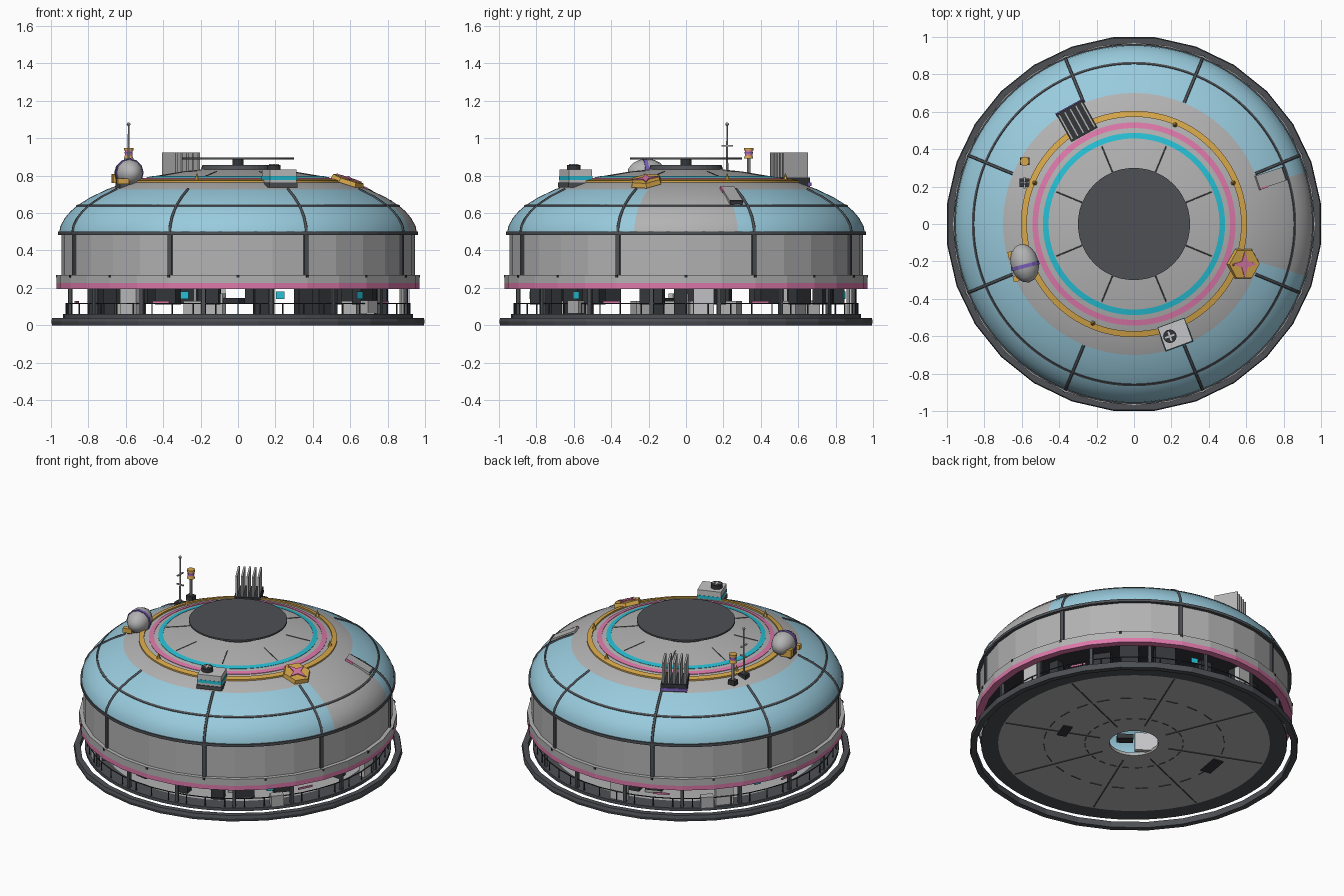
import bpy, bmesh, random
from math import pi, sin, cos, radians, atan2
from mathutils import Matrix, Vector

random.seed(4)
old = bpy.data.objects.get("Cube")
if old:
    bpy.data.objects.remove(old, do_unlink=True)


def material(name, r, g, b):
    m = bpy.data.materials.new(name)
    m.use_nodes = True
    m.diffuse_color = (r, g, b, 1)
    m.node_tree.nodes["Principled BSDF"].inputs["Base Color"].default_value = (r, g, b, 1)
    return m


BLUE = material("sky blue", .32, .60, .73)
GREY = material("hull grey", .45, .45, .45)
LIGHT = material("light grey", .56, .56, .57)
SLATE = material("slate", .075, .08, .09)
DARK = material("charcoal", .035, .037, .042)
PINK = material("pink", .72, .19, .40)
CYAN = material("cyan", .02, .52, .66)
GOLD = material("gold", .68, .39, .07)
PURPLE = material("purple", .20, .12, .50)


def finish(name, bm, mats, smooth=False):
    me = bpy.data.meshes.new(name)
    bm.to_mesh(me)
    bm.free()
    for m in mats:
        me.materials.append(m)
    for p in me.polygons:
        p.use_smooth = smooth
    ob = bpy.data.objects.new(name, me)
    bpy.context.collection.objects.link(ob)
    return ob


def lathe(name, profile, mats, segs=64, closed=True, smooth=False, rule=None, shift=0):
    """Revolve (radius, height) points; rule(edge, angle) picks the material."""
    bm = bmesh.new()
    rings = []
    for i in range(segs):
        a = 2 * pi * (i + shift) / segs
        rings.append([bm.verts.new((r * cos(a), r * sin(a), z)) for r, z in profile])
    n = len(profile)
    for i in range(segs):
        a, b = rings[i], rings[(i + 1) % segs]
        mid = 2 * pi * (i + .5) / segs
        for j in range(n if closed else n - 1):
            k = (j + 1) % n
            f = bm.faces.new((a[j], b[j], b[k], a[k]))
            if rule:
                f.material_index = rule(j, mid)
    if closed:
        bmesh.ops.recalc_face_normals(bm, faces=bm.faces)
    return finish(name, bm, mats, smooth)


def box(M, sx, sy, sz):
    return lambda bm: bmesh.ops.create_cube(bm, size=1, matrix=M @ Matrix.Diagonal((sx, sy, sz, 1)))


def cyl(M, r1, r2, h, segs=12):
    return lambda bm: bmesh.ops.create_cone(bm, cap_ends=True, segments=segs, radius1=r1,
                                            radius2=r2, depth=h, matrix=M)


def ball(M, r, u=16, v=10):
    return lambda bm: bmesh.ops.create_uvsphere(bm, u_segments=u, v_segments=v, radius=r, matrix=M)


def make(name, mat, *shapes, smooth=False):
    bm = bmesh.new()
    for s in shapes:
        s(bm)
    return finish(name, bm, [mat], smooth)


def at(x, y, z, deg=0):
    return Matrix.Translation((x, y, z)) @ Matrix.Rotation(radians(deg), 4, 'Z')


def polar(r, deg, z):
    return Matrix.Rotation(radians(deg), 4, 'Z') @ Matrix.Translation((r, 0, z))


# Dome shell with a grey crown and one grey bay on the +x side
dome = [(.957, .49), (.95, .53), (.925, .575), (.895, .61), (.86, .64), (.79, .684),
        (.70, .727), (.60, .765), (.45, .797), (.30, .822), (.18, .835)]


def dome_z(r):
    for (r1, z1), (r0, z0) in zip(dome, dome[1:]):
        if r0 <= r <= r1:
            return z0 + (z1 - z0) * (r - r0) / (r1 - r0)
    return dome[-1][1]


def on_dome(r, deg, lift=0):
    slope = atan2(dome_z(r - .04) - dome_z(r + .04), .08)
    return polar(r, deg, dome_z(r)) @ Matrix.Rotation(slope, 4, 'Y') @ Matrix.Translation((0, 0, lift))


lathe("dome", dome, [BLUE, GREY], 128, False, True,
      lambda j, a: int(j >= 6 or cos(a) > cos(radians(16.9))))

# Hull wall, skirt, trims and foundation ring
lathe("hull_wall", [(.945, .26), (.945, .49), (.925, .49), (.925, .26)], [GREY], 32)
lathe("skirt", [(.97, .225), (.97, .27), (.925, .27), (.925, .225)], [GREY], 32)
lathe("pink_band", [(.97, .195), (.97, .225), (.925, .225), (.925, .195)], [PINK], 32)
lathe("eave_ring", [(.963, .484), (.963, .502), (.945, .502), (.94, .484)], [SLATE], 64)
lathe("foundation_ring", [(1.0, 0), (1.005, .02), (1.0, .04), (.965, .04), (.965, 0)],
      [SLATE], 28, shift=.5)
lathe("floor", [(.15, .04), (.83, .04), (.935, .04), (.935, .06), (.83, .06), (.15, .06)],
      [GREY, SLATE], 64, rule=lambda j, a: int(j in (1, 2, 3)))
lathe("ceiling", [(.55, .245), (.925, .245), (.925, .255), (.55, .255)], [DARK], 64)

# Bands around the crown
for name, r0, r1, t, m in (("cyan_band", .457, .487, .002, CYAN), ("pink_ring", .513, .543, .003, PINK),
                           ("gold_ring", .573, .605, .01, GOLD)):
    lathe(name, [(r0, dome_z(r0) - .003), (r1, dome_z(r1) - .003),
                 (r1, dome_z(r1) + t), (r0, dome_z(r0) + t)], [m], 96)
lathe("dome_hoop", [(.866, .634), (.867, .638), (.857, .646), (.854, .643)], [SLATE], 96)

# Ribs that follow the dome, and joints in the crown
bays = [22.5 + 45 * i for i in range(8)]


def rib_curve(name, points, depth):
    cu = bpy.data.curves.new(name, 'CURVE')
    cu.dimensions = '3D'
    cu.bevel_depth = depth
    cu.bevel_resolution = 1
    cu.materials.append(SLATE)
    for d in bays:
        sp = cu.splines.new('POLY')
        sp.points.add(len(points) - 1)
        for p, (r, z) in zip(sp.points, points):
            p.co = (*(polar(r, d, z) @ Vector((0, 0, 0))), 1)
    bpy.context.collection.objects.link(bpy.data.objects.new(name, cu))


rib_curve("dome_ribs", dome[:7], .008)
rib_curve("crown_joints", dome[8:10], .003)
make("wall_ribs", SLATE, *[box(polar(.94, d, .377), .03, .024, .215) for d in bays])
make("skirt_bolts", DARK, *[box(polar(.968, 22.5 * i, .263), .012, .014, .014) for i in range(16)])
make("ring_studs", GOLD, *[cyl(polar(.575, d, .79), .016, .002, .045, 6) for d in bays])

# Top vent disc
make("vent_collar", SLATE, cyl(at(0, 0, .842), .2, .19, .03, 32))
make("vent_hub", DARK, cyl(at(0, 0, .87), .03, .03, .04))
make("vent_disc", SLATE, cyl(at(0, 0, .891), .3, .3, .011, 48))

# Cooling unit
U = at(.22, -.59, 0, 20)
make("cooler_base", SLATE, box(U @ at(0, 0, .75), .16, .14, .025))
make("cooler_body", LIGHT, box(U @ at(0, 0, .795), .15, .13, .075))
make("cooler_stripe", CYAN, box(U @ at(0, 0, .787), .154, .134, .02))
make("cooler_fan", DARK, cyl(U @ at(-.03, 0, .845), .036, .036, .026, 16))
make("fan_blades", LIGHT, *[box(U @ at(-.03, 0, .859, a), .052, .01, .004) for a in (0, 90)])

# Landing beacon plate with a star
P = on_dome(.62, -20, .015)
make("beacon_plate", GOLD, cyl(P @ at(0, 0, 0, 50), .092, .085, .025, 6))
make("beacon_star", PINK, *[cyl(P @ at(0, 0, .016, a) @ Matrix.Diagonal((1, .3, 1, 1)), .07, .07, .006, 4)
                            for a in (20, 110)])

# Radar pod
R = at(-.585, -.21, .815, 14)
make("pod_mount", SLATE, box(R @ at(-.01, 0, -.06), .1, .1, .05))
make("pod_shell", GREY, ball(R @ Matrix.Diagonal((1, 1.4, 1, 1)) @ Matrix.Rotation(pi / 2, 4, 'X'), .075, 12, 8),
     smooth=True)
make("pod_band", PURPLE, cyl(R @ at(0, -.015, 0) @ Matrix.Rotation(pi / 2, 4, 'X'), .077, .077, .02, 12))
make("pod_bracket", GOLD, box(R @ at(-.04, .06, -.03), .07, .04, .05), box(R @ at(-.05, -.07, -.045), .06, .03, .03))

# Signal lamp and aerial
L, A = at(-.585, .335, 0), at(-.585, .22, 0)
make("lamp_foot", DARK, box(L @ at(0, 0, .76), .05, .04, .03), box(A @ at(0, 0, .76), .055, .045, .03))
make("lamp_pole", GREY, cyl(L @ at(0, 0, .83), .009, .009, .15, 8))
make("lamp_head", GOLD, cyl(L @ at(0, 0, .9), .025, .02, .018), cyl(L @ at(0, 0, .942), .025, .025, .014))
make("lamp_glass", PINK, cyl(L @ at(0, 0, .922), .02, .02, .028))
make("lamp_collar", PURPLE, cyl(L @ at(0, 0, .922), .022, .022, .008))
make("aerial", GREY, cyl(A @ at(0, 0, .91), .007, .004, .32, 8), ball(A @ at(0, 0, 1.075), .01, 8, 6),
     box(A @ at(0, 0, .96), .012, .06, .006), box(A @ at(0, 0, .89), .05, .008, .008))

# Radiator fins
F = polar(.63, 119, 0)
make("radiator_base", DARK, box(F @ at(0, 0, .765), .17, .16, .05))
make("radiator_strip", PURPLE, box(F @ at(.08, 0, .755), .02, .165, .018))
make("radiator_fins", GREY, *[box(F @ at(0, .034 * i, .855), .15, .012, .14) for i in range(-2, 3)])

# Access hatch on the dome
H = on_dome(.77, 18.5)
make("hatch", GREY, box(H, .17, .075, .022))
make("hatch_end", SLATE, box(H @ at(.085, 0, .002), .012, .07, .026))
make("hatch_tab", PINK, box(H @ at(-.06, -.036, .002), .05, .01, .02))

# Open ground level: columns, railing, piers and cabinets
make("columns", SLATE, *[box(polar(.915, 22.5 * i + 11, .13), .02, .02, .15) for i in range(16)])
make("rail_posts", DARK, *[cyl(polar(.92, 7.5 * i, .088), .004, .004, .06, 6) for i in range(48)])
lathe("rail", [(.918, .115), (.923, .115), (.923, .12), (.918, .12)], [DARK], 48)
make("door_piers", LIGHT, *[box(polar(.895, d, .135), .04, .11, .15) for d in (230, 6, 98, 140)])
make("service_boxes", GREY, *[box(polar(.915, d, .097), .05, .08, .07) for d in (-40, 133)])
cabinets, desks = [], []
for i in range(22):
    d, w = 360 * i / 22 + random.uniform(-4, 4), random.uniform(.06, .13)
    r = random.uniform(.72, .84)
    low = random.choice((.06, .11, .12))
    cabinets.append(box(polar(r, d, (low + .24) / 2), .06, w, .24 - low))
    if i % 3 == 0:
        desks.append(box(polar(r - .12, d + 8, .095), .08, .1, .07))
make("cabinets", DARK, *cabinets)
make("desks", GREY, *desks)
make("pink_trim", PINK, *[box(polar(.875, d, .125), .006, .1, .012) for d in (242, 27, -27, 115, 170)])
make("cyan_screens", CYAN, *[box(polar(.875, d, .16), .006, .045, .04) for d in (251, -42, 75, 155)])

# Equipment standing over the floor opening
make("centre_panel", LIGHT, box(at(-.13, -.04, .11, 53), .03, .14, .12))
make("centre_screen", DARK, box(at(-.02, -.11, .13, 53), .06, .1, .03))

# Floor underside joints and grilles
make("floor_joints", SLATE, *[box(polar(.52, d, .04), .6, .008, .006) for d in bays])
make("floor_dashes", SLATE, *[box(polar(r, 15 * i, .04), .006, r * .14, .006)
                              for r in (.3, .55) for i in range(24)])
make("floor_grilles", DARK, box(polar(.55, 170, .038), .07, .16, .008),
     box(polar(.45, -20, .038), .06, .12, .008))
